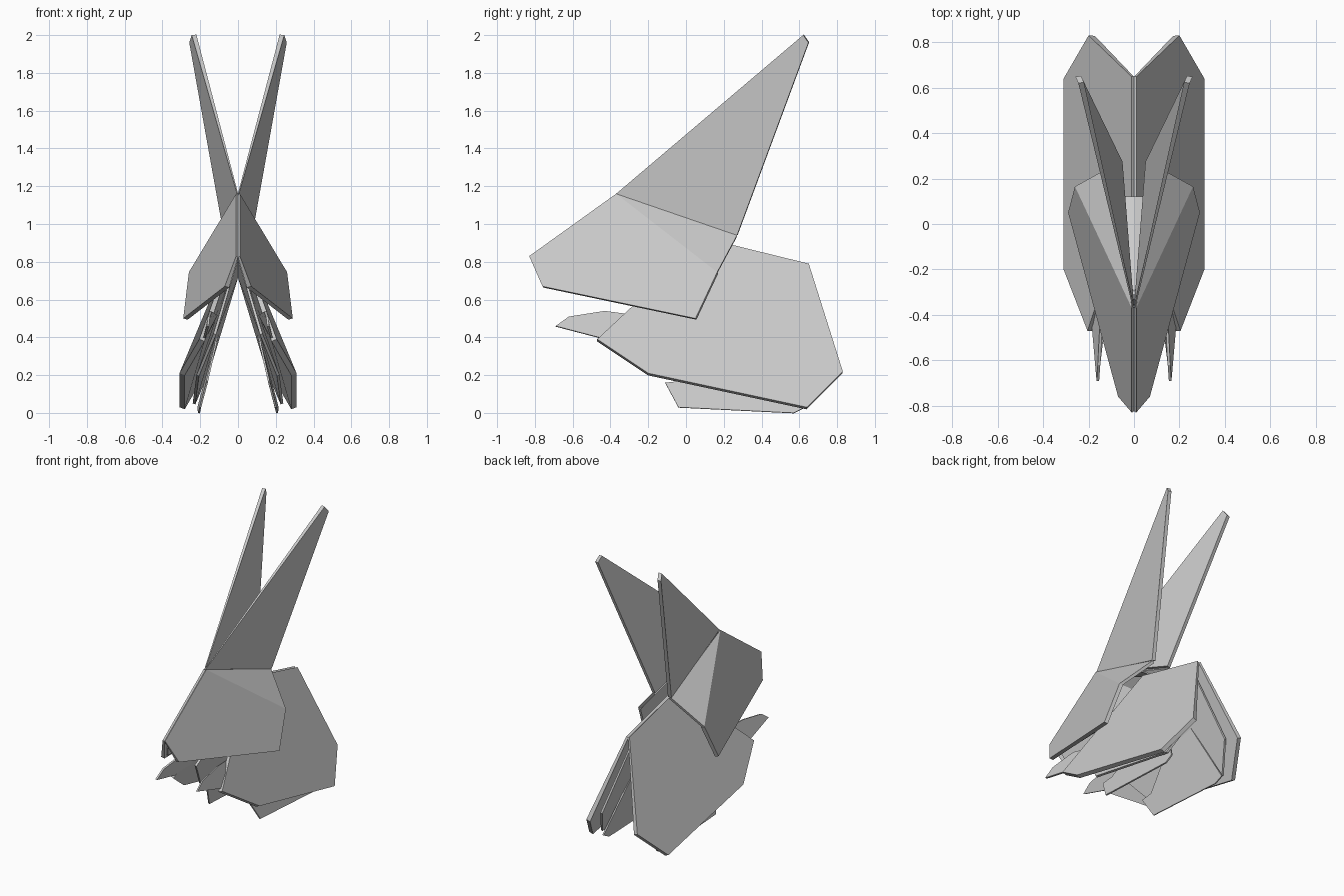
import bpy
from mathutils import Vector
from mathutils.geometry import normal


def sheet(name, pts, t):
    """Folded paper sheet: outline on the +x side, thickened inwards, mirrored over x = 0."""
    outer = [Vector(p) for p in pts]
    n = normal(outer)
    if n.x < 0:
        outer.reverse()
        n = -n
    inner = [v - n * t for v in outer]
    for v in inner:
        v.x = max(v.x, 0.0)
    k = len(outer)
    faces = [list(range(k)), list(range(2 * k - 1, k - 1, -1))]
    faces += [[(i + 1) % k, i, i + k, (i + 1) % k + k] for i in range(k)]
    me = bpy.data.meshes.new(name)
    me.from_pydata(outer + inner, [], faces)
    me.update()
    ob = bpy.data.objects.new(name, me)
    bpy.context.collection.objects.link(ob)
    m = ob.modifiers.new("mirror", 'MIRROR')
    m.use_axis[0] = True
    return ob


# body: two broad panels hanging from the back ridge
sheet("body", [(.012, .10, .925), (.012, .65, .79), (.20, .83, .22), (.31, .64, .03),
               (.31, -.20, .21), (.205, -.47, .39)], .03)

# inner fold of the body
sheet("body_inner_fold", [(.01, .12, .82), (.01, .60, .72), (.16, .73, .24), (.24, .61, .05),
                          (.22, -.12, .20), (.13, -.30, .42)], .015)

# head: side panel and the triangle behind the cheek crease
sheet("head", [(.01, -.37, 1.16), (.01, -.83, .83), (.07, -.76, .67), (.29, .05, .50),
               (.26, .165, .745)], .025)
sheet("head_back", [(.01, -.37, 1.16), (.26, .165, .745), (.07, .27, .94)], .02)

# folded flap inside the muzzle
sheet("muzzle_fold", [(.01, -.78, .81), (.05, -.73, .68), (.13, -.25, .62), (.01, -.25, .90)], .012)

# neck strip between the ears
sheet("neck", [(0, -.34, 1.12), (.05, .12, .94), (0, .12, .95)], .01)

# ears: long blades leaning outwards
sheet("ear", [(.005, -.37, 1.16), (.245, .62, 2.0), (.258, .648, 1.96), (.075, .27, .94)], .025)

# front paws
sheet("front_paw", [(.165, -.69, .46), (.16, -.62, .51), (.15, -.43, .54), (.12, -.28, .52),
                    (.19, -.30, .38), (.185, -.46, .40)], .012)

# hind feet
sheet("hind_foot", [(.17, -.11, .16), (.205, -.04, .03), (.212, .57, 0), (.215, .63, .03),
                    (.11, .45, .42), (.12, .20, .38), (.168, -.02, .17)], .01)
